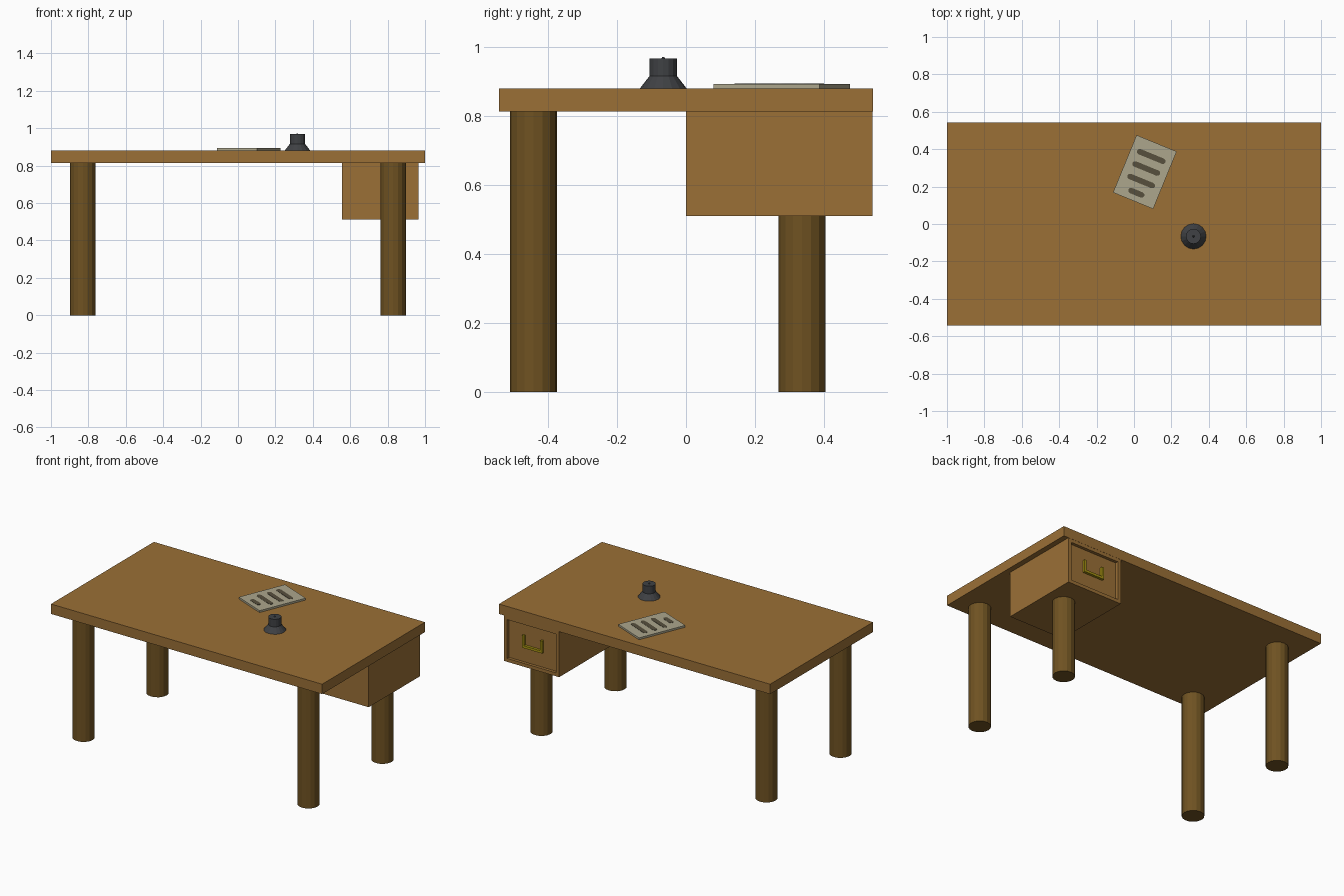
import bpy, bmesh, math
from mathutils import Matrix, Vector

if "Cube" in bpy.data.objects:
    bpy.data.objects.remove(bpy.data.objects["Cube"])


def material(name, rgb):
    m = bpy.data.materials.new(name)
    m.diffuse_color = (*rgb, 1)
    m.use_nodes = True
    m.node_tree.nodes["Principled BSDF"].inputs["Base Color"].default_value = m.diffuse_color
    return m


WOOD = material("warm wood", (0.328, 0.162, 0.037))
DARK_WOOD = material("dark wood", (0.160, 0.086, 0.016))
PAPER = material("paper", (0.413, 0.381, 0.262))
INK = material("ink", (0.095, 0.080, 0.048))
GLASS = material("dark glass", (0.050, 0.053, 0.058))
BRASS = material("brass", (0.376, 0.283, 0.006))


def finish(name, bm, mat, matrix=None):
    if matrix:
        bm.transform(matrix)
    bmesh.ops.recalc_face_normals(bm, faces=bm.faces)
    me = bpy.data.meshes.new(name)
    bm.to_mesh(me)
    bm.free()
    me.materials.append(mat)
    ob = bpy.data.objects.new(name, me)
    bpy.context.collection.objects.link(ob)
    return ob


def add_box(bm, lo, hi):
    lo, hi = Vector(lo), Vector(hi)
    m = Matrix.Translation((lo + hi) / 2) @ Matrix.Diagonal((*(hi - lo), 1))
    bmesh.ops.create_cube(bm, size=1, matrix=m)


def box(name, lo, hi, mat, matrix=None):
    bm = bmesh.new()
    add_box(bm, lo, hi)
    return finish(name, bm, mat, matrix)


def turned(name, profile, centre, mat, sides=16):
    """Solid of revolution from (radius, z) pairs, capped at both ends."""
    bm = bmesh.new()
    rings = []
    for r, z in profile:
        rings.append([bm.verts.new((centre[0] + r * math.cos(2 * math.pi * i / sides),
                                    centre[1] + r * math.sin(2 * math.pi * i / sides), z))
                      for i in range(sides)])
    for a, b in zip(rings, rings[1:]):
        for i in range(sides):
            j = (i + 1) % sides
            bm.faces.new((a[i], a[j], b[j], b[i]))
    bm.faces.new(rings[0])
    bm.faces.new(rings[-1])
    return finish(name, bm, mat)


# Table top and legs
box("table_top", (-1, -0.542, 0.815), (1, 0.542, 0.881), WOOD)
for depth, y in (("front", -0.442), ("back", 0.337)):
    for side, x in (("left", -0.83), ("right", 0.83)):
        turned(f"{depth}_{side}_leg", [(0.068, 0), (0.068, 0.815)], (x, y), DARK_WOOD)

# Drawer box with a recessed panel on its back-facing side
bm = bmesh.new()
add_box(bm, (0.557, 0, 0.511), (0.964, 0.541, 0.815))
face = max(bm.faces, key=lambda f: f.calc_center_median().y)
bmesh.ops.inset_region(bm, faces=[face], thickness=0.032)
bmesh.ops.inset_region(bm, faces=[face], thickness=0.0, depth=0.0)
bmesh.ops.translate(bm, verts=face.verts, vec=(0, -0.02, 0))
bmesh.ops.remove_doubles(bm, verts=bm.verts, dist=1e-5)
finish("drawer", bm, WOOD)

# U-shaped pull inside the recess
bm = bmesh.new()
add_box(bm, (0.685, 0.519, 0.633), (0.835, 0.538, 0.649))
for x in (0.685, 0.820):
    add_box(bm, (x, 0.519, 0.649), (x + 0.015, 0.538, 0.715))
finish("drawer_pull", bm, BRASS)

# Paper sheet with round-ended strokes
place = Matrix.Translation((0.058, 0.278, 0.881)) @ Matrix.Rotation(math.radians(-22.3), 4, "Z")
box("paper_sheet", (-0.116, -0.166, 0), (0.116, 0.166, 0.0125), PAPER, place)
for n, (y, half) in enumerate(((0.09, 0.082), (0.02, 0.08), (-0.052, 0.08), (-0.12, 0.046))):
    bm = bmesh.new()
    r, pts = 0.015, []
    for s in (1, -1):
        for k in range(5):
            a = math.radians(-90 + 45 * k)
            pts.append(bm.verts.new((s * (half - r + r * math.cos(a)),
                                     y + s * r * math.sin(a), 0.012)))
    f = bm.faces.new(pts)
    top = bmesh.ops.extrude_face_region(bm, geom=[f])["geom"]
    bmesh.ops.translate(bm, verts=[v for v in top if isinstance(v, bmesh.types.BMVert)],
                        vec=(0, 0, 0.002))
    finish(f"paper_stroke_{n + 1}", bm, INK, place)

# Ink pot with a tiny tip on its lid
turned("ink_pot", [(0.068, 0.881), (0.040, 0.917), (0.040, 0.968),
                   (0.006, 0.968), (0.002, 0.973)], (0.318, -0.066), GLASS)
